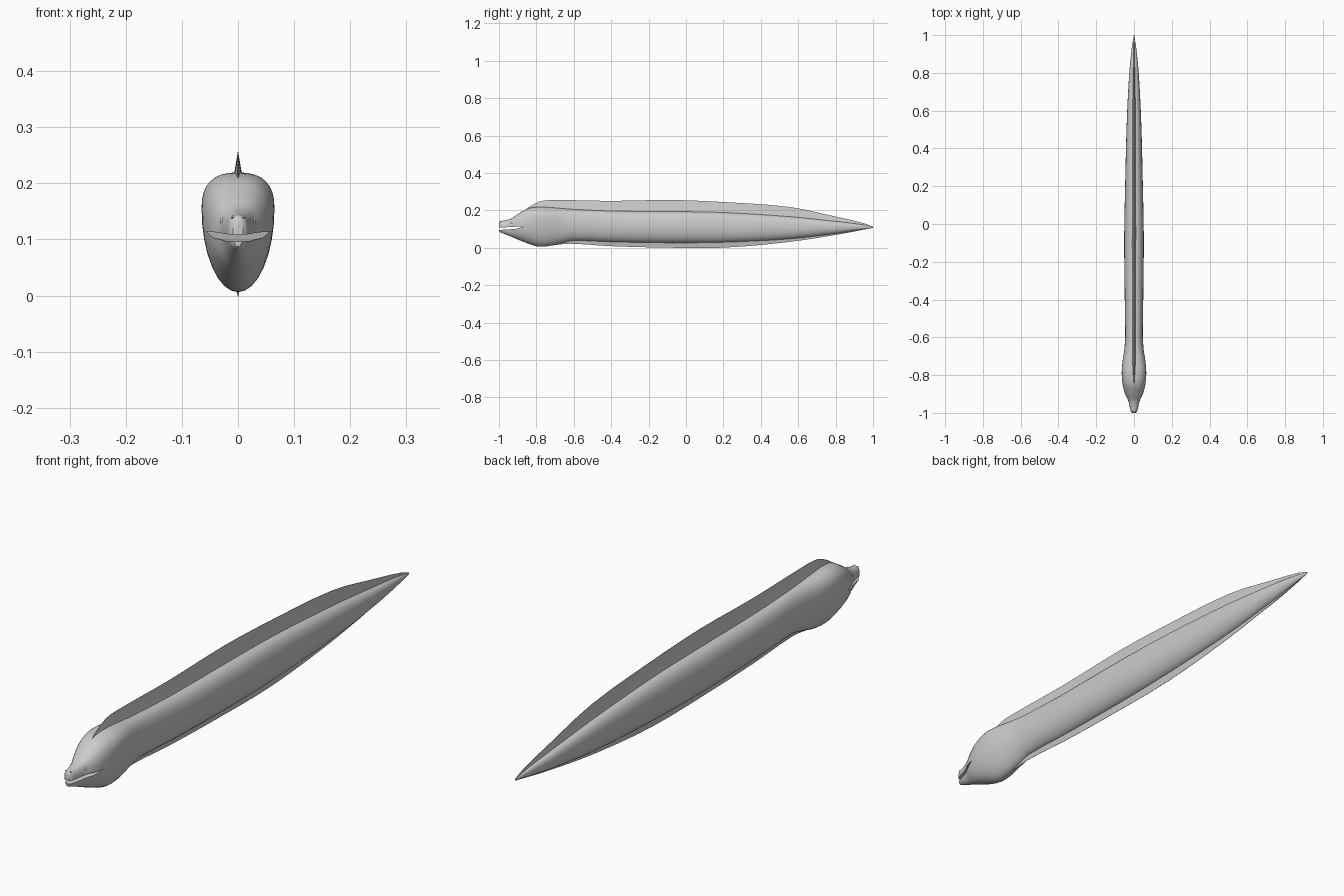
import bpy, bmesh, math
from math import sin, cos, pi

if "Cube" in bpy.data.objects:
    bpy.data.objects.remove(bpy.data.objects["Cube"])


def spline(rows, steps):
    # Smoothly interpolate station rows (non-uniform Hermite, keyed on the first column)
    def slope(i, k):
        a, b = rows[max(i - 1, 0)], rows[min(i + 1, len(rows) - 1)]
        return (b[k] - a[k]) / (b[0] - a[0])
    out = []
    for i in range(len(rows) - 1):
        p, q = rows[i], rows[i + 1]
        h = q[0] - p[0]
        for s in range(steps):
            t = s / steps
            r = [p[0] + h * t]
            for k in range(1, len(p)):
                r.append((2*t**3 - 3*t*t + 1) * p[k] + (t**3 - 2*t*t + t) * h * slope(i, k)
                         + (3*t*t - 2*t**3) * q[k] + (t**3 - t*t) * h * slope(i + 1, k))
            out.append(r)
    out.append(list(rows[-1]))
    return out


def loft(name, rings, angle=40):
    bm = bmesh.new()
    vr = [[bm.verts.new(p) for p in ring] for ring in rings]
    n = len(vr[0])
    for a, b in zip(vr, vr[1:]):
        for i in range(n):
            j = (i + 1) % n
            bm.faces.new((a[i], a[j], b[j], b[i]))
    bm.faces.new(vr[0])
    bm.faces.new(vr[-1][::-1])
    bmesh.ops.recalc_face_normals(bm, faces=bm.faces)
    me = bpy.data.meshes.new(name)
    bm.to_mesh(me)
    bm.free()
    ob = bpy.data.objects.new(name, me)
    bpy.context.collection.objects.link(ob)
    smooth(ob, angle)
    return ob


def smooth(ob, angle):
    bpy.ops.object.select_all(action='DESELECT')
    ob.select_set(True)
    bpy.context.view_layer.objects.active = ob
    bpy.ops.object.shade_smooth_by_angle(angle=math.radians(angle))


def power(v, e):
    return math.copysign(abs(v) ** e, v)


def section(y, w, top, bot, mid, n=32):
    # Blunt shoulders above the widest line, narrowing keel below it
    ring = []
    for i in range(n):
        a = 2 * pi * i / n
        up = sin(a) >= 0
        x = w * power(cos(a), 0.8 if up else 1.0)
        z = mid + ((top - mid) * power(sin(a), 0.8) if up else (mid - bot) * sin(a))
        ring.append((x, y, z))
    return ring


# Body and head: y, half width, top, bottom, height of widest line
stations = [
    (-1.0, .009, .133, .087, .110), (-.993, .016, .142, .083, .112),
    (-.97, .022, .146, .074, .113), (-.935, .031, .157, .060, .114),
    (-.90, .047, .180, .045, .118), (-.85, .060, .209, .025, .135),
    (-.79, .065, .219, .007, .155), (-.73, .061, .217, .010, .152),
    (-.67, .052, .212, .024, .140), (-.60, .047, .207, .038, .130),
    (-.40, .049, .198, .031, .120), (-.08, .052, .195, .026, .115),
    (.20, .047, .190, .029, .112), (.55, .038, .168, .047, .110),
    (.80, .025, .142, .076, .110), (.93, .012, .126, .096, .111),
    (1.0, .001, .112, .108, .110)]
body = loft("body", [section(*r) for r in spline(stations, 4)])

# Mouth slit cut through the snout
slit = [(-1.05, .096), (-.96, .097), (-.91, .102), (-.865, .114), (-.91, .113),
        (-.96, .110), (-1.05, .107)]
cutter = loft("mouth_cutter", [[(x, y, z) for y, z in slit] for x in (-.1, .1)])
cutter.hide_render = True
mod = body.modifiers.new("mouth", 'BOOLEAN')
mod.operation, mod.solver, mod.object = 'DIFFERENCE', 'EXACT', cutter
bpy.context.view_layer.objects.active = body
bpy.ops.object.modifier_apply(modifier=mod.name)
bpy.data.objects.remove(cutter)
smooth(body, 40)


def fin(name, rows):
    # rows: y, edge height, root height, root half width
    rings = []
    for y, edge, root, w in spline(rows, 3):
        m = root + (edge - root) * .45
        rings.append([(-w, y, root), (-w * .5, y, m), (-.0005, y, edge),
                      (.0005, y, edge), (w * .5, y, m), (w, y, root)])
    return loft(name, rings, 60)


# Long fins along the back and the belly
fin("dorsal_fin", [
    (-.86, .204, .190, .003), (-.82, .230, .195, .007), (-.77, .251, .200, .010),
    (-.70, .256, .200, .011), (-.40, .251, .187, .011), (-.08, .256, .184, .011),
    (.20, .245, .178, .011), (.55, .219, .155, .010), (.80, .167, .130, .007),
    (.95, .132, .115, .003), (1.0, .113, .109, .001)])
fin("belly_fin", [
    (-.72, .012, .030, .003), (-.62, .022, .055, .008), (-.40, .009, .044, .009),
    (-.10, .001, .040, .009), (.20, .001, .042, .009), (.53, .029, .060, .008),
    (.80, .069, .088, .005), (1.0, .107, .110, .001)])

# Eyes
for side, label in ((-1, "left"), (1, "right")):
    bpy.ops.mesh.primitive_uv_sphere_add(segments=16, ring_count=10, radius=.008,
                                         location=(side * .027, -.930, .133))
    eye = bpy.context.object
    eye.name = label + "_eye"
    eye.scale = (.7, 1, 1)
    smooth(eye, 60)
    # Tube nostrils at the snout tip
    bpy.ops.mesh.primitive_cone_add(vertices=10, radius1=.003, radius2=.002, depth=.012,
                                    location=(side * .009, -.990, .138),
                                    rotation=(math.radians(60), 0, 0))
    bpy.context.object.name = label + "_nostril"
